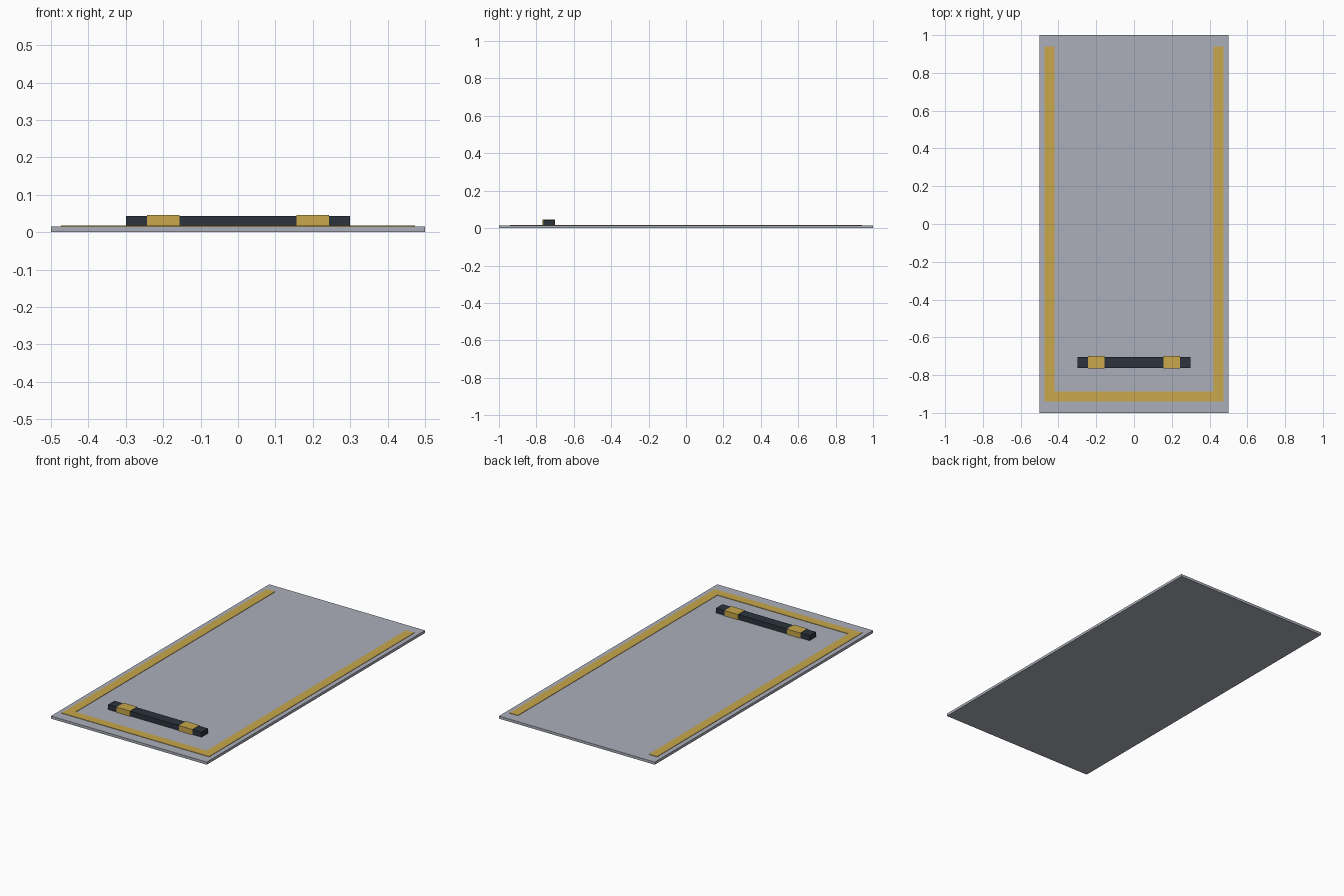
import bpy, bmesh
from mathutils import Matrix, Vector

if "Cube" in bpy.data.objects:
    bpy.data.objects.remove(bpy.data.objects["Cube"])


def material(name, rgb):
    m = bpy.data.materials.new(name)
    m.diffuse_color = (*rgb, 1)
    m.use_nodes = True
    m.node_tree.nodes["Principled BSDF"].inputs["Base Color"].default_value = m.diffuse_color
    return m


GREY = material("pale grey", (0.41, 0.43, 0.49))
GOLD = material("gold", (0.58, 0.39, 0.07))
DARK = material("dark slate", (0.024, 0.033, 0.046))


def box(name, x, y, z, mat):
    """Box from (min, max) ranges on each axis."""
    bm = bmesh.new()
    size = [b - a for a, b in (x, y, z)]
    mid = Vector([(a + b) / 2 for a, b in (x, y, z)])
    bmesh.ops.create_cube(bm, size=1, matrix=Matrix.Translation(mid) @ Matrix.Diagonal((*size, 1)))
    me = bpy.data.meshes.new(name)
    bm.to_mesh(me)
    bm.free()
    me.materials.append(mat)
    ob = bpy.data.objects.new(name, me)
    bpy.context.collection.objects.link(ob)
    return ob


TOP = 0.015

# Flat panel
box("panel", (-0.5, 0.5), (-1, 1), (0, TOP), GREY)

# U-shaped inlaid trim, open at the back
box("trim_front", (-0.42, 0.42), (-0.94, -0.888), (TOP, 0.0175), GOLD)
for side, s in (("left", -1), ("right", 1)):
    x = sorted((s * 0.42, s * 0.473))
    box("trim_" + side, x, (-0.94, 0.94), (TOP, 0.0175), GOLD)

# Handle bar with two gold bands
box("handle_bar", (-0.3, 0.3), (-0.762, -0.704), (TOP, 0.044), DARK)
for side, s in (("left", -1), ("right", 1)):
    box("handle_band_" + side, (s * 0.2 - 0.043, s * 0.2 + 0.043), (-0.766, -0.700), (TOP, 0.046), GOLD)
